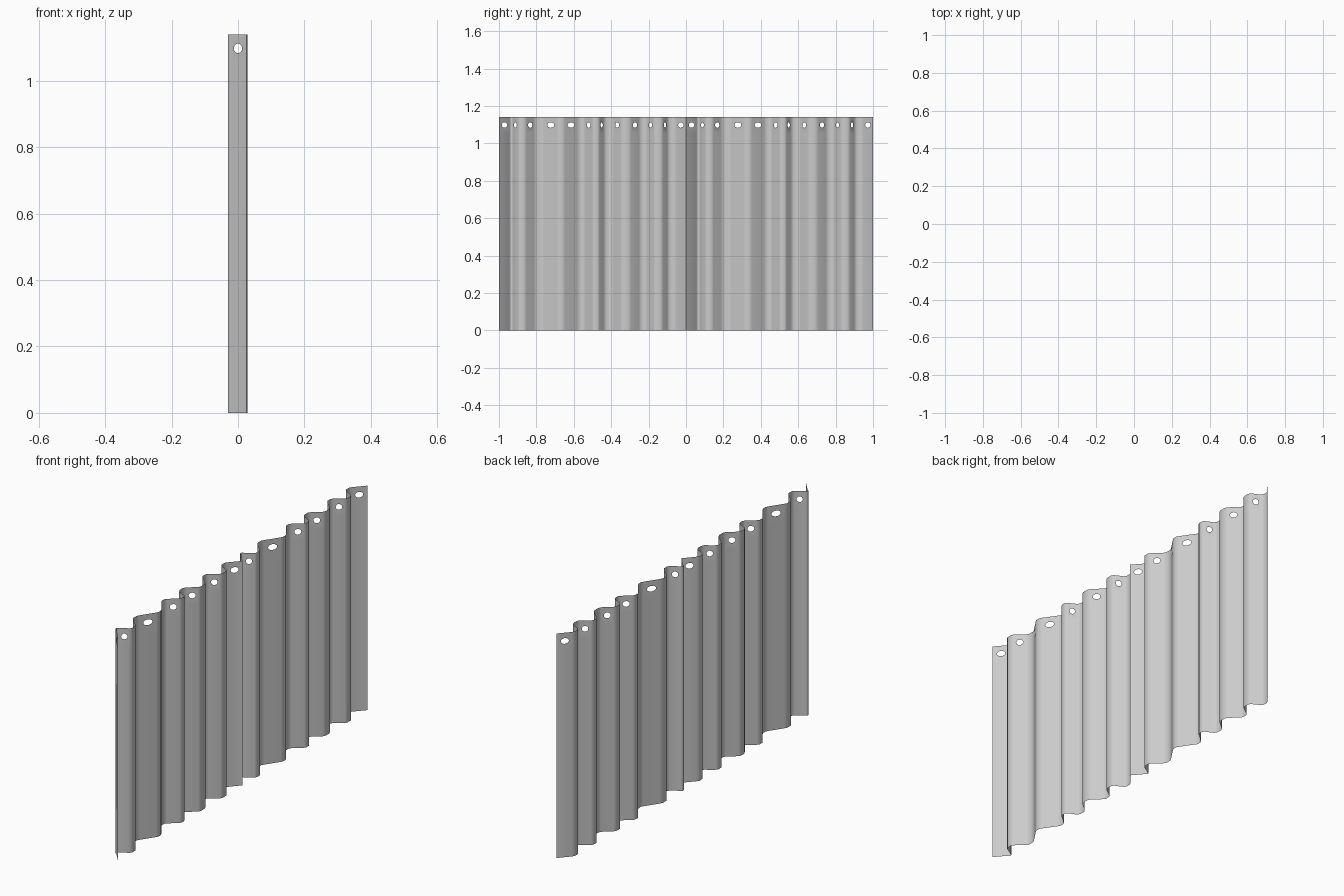
import bpy, bmesh
from math import sin, cos, pi, radians

if "Cube" in bpy.data.objects:
    bpy.data.objects.remove(bpy.data.objects["Cube"])

HEIGHT, BAND = 1.14, 1.055          # top edge, bottom of the eyelet band
HOLE_Z, HOLE_RX, HOLE_RZ = 1.098, 0.0125, 0.0145
SLOPE_X, FRONT, BACK = 0.022, 0.028, -0.030
SIDES = 16

# each sloping pleat face: centre y, half length in y (direction alternates)
PLEATS = [(.030, .026), (.088, .013), (.167, .020), (.277, .033),
          (.385, .032), (.480, .018), (.549, .011), (.632, .018),
          (.727, .021), (.810, .015), (.888, .011), (.972, .025)]


def pleat_profile():
    """Points (x, y) along the panel and which segments carry an eyelet."""
    pts, eyelets = [(0.026, 0.0)], set()
    for i, (c, h) in enumerate(PLEATS):
        s = -1 if i % 2 == 0 else 1
        eyelets.add(len(pts))
        pts += [(-s * SLOPE_X, c - h), (s * SLOPE_X, c + h)]
        if i + 1 < len(PLEATS):
            nc, nh = PLEATS[i + 1]
            gap = (nc - nh) - (c + h)
            x = FRONT if s > 0 else BACK
            pts += [(x, c + h + gap * 0.25), (x, c + h + gap * 0.75)]
    pts.append((0.026, 1.0))
    return pts, eyelets


def eyelet_cell(bm, bl, br, tr, tl):
    """Rectangle of cloth with a round hole through it."""
    a, b = bl.co, br.co
    centre = (a + b) / 2
    along = (b - a) / abs(b.x - a.x) * HOLE_RX
    ring = []
    for k in range(SIDES):
        t = 2 * pi * k / SIDES - 3 * pi / 4      # starts toward bottom left
        p = centre + along * cos(t)
        ring.append(bm.verts.new((p.x, p.y, HOLE_Z + HOLE_RZ * sin(t))))
    corners, q = [bl, br, tr, tl], SIDES // 4
    for k in range(4):
        arc = [ring[(k * q + j) % SIDES] for j in range(q + 1)]
        bm.faces.new([corners[k], corners[(k + 1) % 4]] + arc[::-1])


def curtain_panel(name, y0):
    pts, eyelets = pleat_profile()
    bm = bmesh.new()
    rows = [[bm.verts.new((x, y + y0, z)) for x, y in pts]
            for z in (0, BAND, HEIGHT)]
    for i in range(len(pts) - 1):
        for r in (0, 1):
            quad = (rows[r][i], rows[r][i + 1], rows[r + 1][i + 1], rows[r + 1][i])
            if r == 1 and i in eyelets:
                eyelet_cell(bm, *quad)
            else:
                bm.faces.new(quad)
    me = bpy.data.meshes.new(name)
    bm.to_mesh(me)
    bm.free()
    ob = bpy.data.objects.new(name, me)
    bpy.context.collection.objects.link(ob)
    bpy.ops.object.select_all(action='DESELECT')
    ob.select_set(True)
    bpy.context.view_layer.objects.active = ob
    bpy.ops.object.shade_smooth_by_angle(angle=radians(60))


# two identical pleated panels side by side
curtain_panel("curtain_panel_left", -1.0)
curtain_panel("curtain_panel_right", 0.0)
